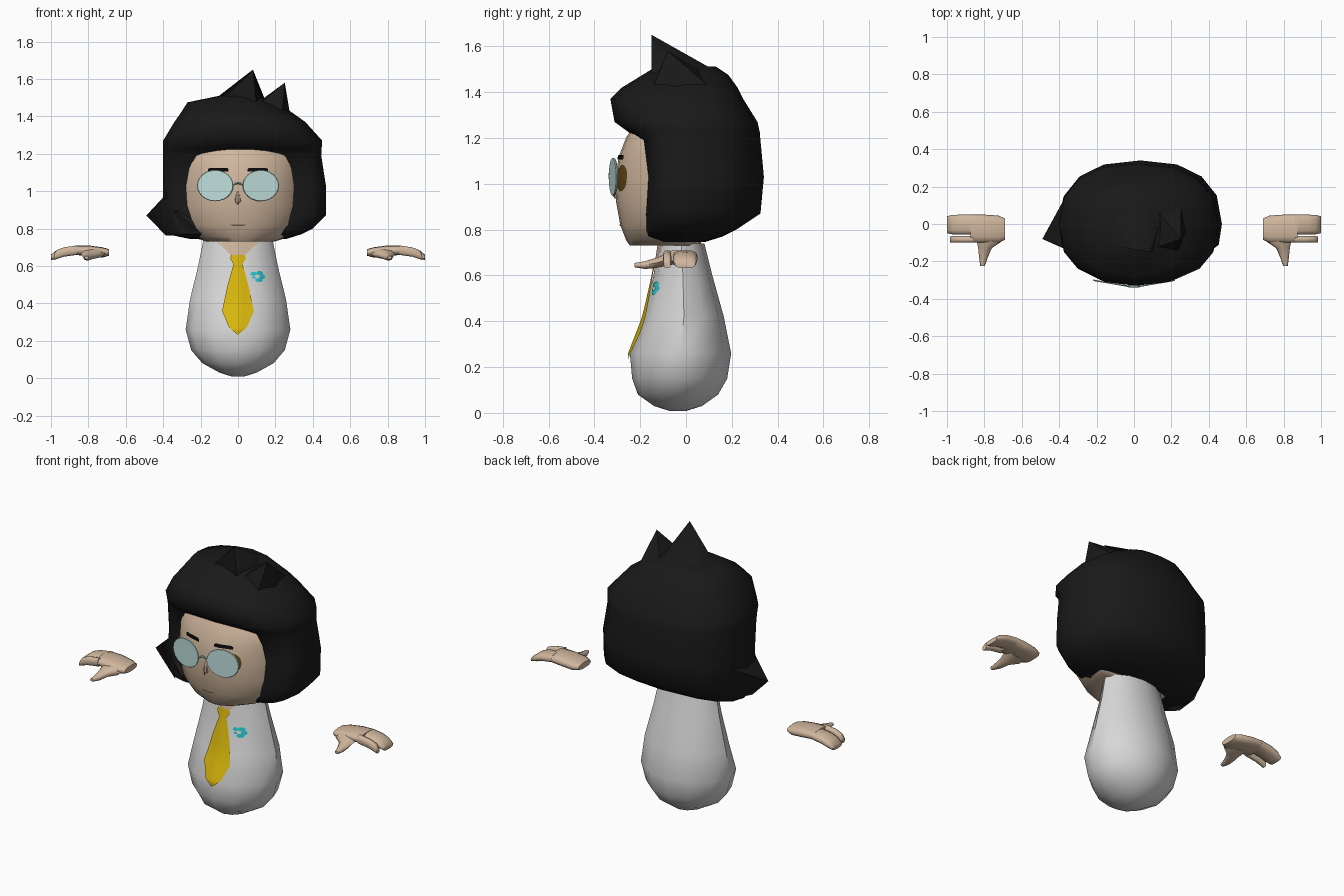
import bpy, bmesh, math
from mathutils import Vector
from mathutils.bvhtree import BVHTree

if "Cube" in bpy.data.objects:
    bpy.data.objects.remove(bpy.data.objects["Cube"])


def material(name, rgb):
    m = bpy.data.materials.new(name)
    m.diffuse_color = (*rgb, 1)
    m.use_nodes = True
    m.node_tree.nodes["Principled BSDF"].inputs["Base Color"].default_value = m.diffuse_color
    return m


HAIR = material("hair black", (0.010, 0.010, 0.010))
SKIN = material("skin", (0.63, 0.47, 0.34))
CREASE = material("skin crease", (0.20, 0.12, 0.08))
SHIRT = material("shirt white", (0.68, 0.68, 0.68))
GOLD = material("tie gold", (0.69, 0.47, 0.004))
CYAN = material("badge cyan", (0.02, 0.54, 0.60))
LENS = material("lens blue", (0.52, 0.73, 0.71))
FRAME = material("frame grey", (0.36, 0.50, 0.50))
BROWN = material("eye brown", (0.12, 0.06, 0.008))
BROW = material("brow black", (0.003, 0.003, 0.003))


def finish(name, bm, mat, angle=40):
    me = bpy.data.meshes.new(name)
    bm.to_mesh(me)
    bm.free()
    ob = bpy.data.objects.new(name, me)
    bpy.context.collection.objects.link(ob)
    me.materials.append(mat)
    bpy.ops.object.select_all(action='DESELECT')
    ob.select_set(True)
    bpy.context.view_layer.objects.active = ob
    bpy.ops.object.shade_smooth_by_angle(angle=math.radians(angle))
    return ob


def loft(name, rings, mat, angle=40):
    """Skin a closed solid through rings of equal point count."""
    bm = bmesh.new()
    vs = [[bm.verts.new(p) for p in r] for r in rings]
    n = len(vs[0])
    for a, b in zip(vs, vs[1:]):
        for i in range(n):
            j = (i + 1) % n
            bm.faces.new((a[i], a[j], b[j], b[i]))
    bm.faces.new(vs[0])
    bm.faces.new(vs[-1])
    bmesh.ops.recalc_face_normals(bm, faces=bm.faces)
    return finish(name, bm, mat, angle)


def spow(v, e):
    return math.copysign(abs(v) ** e, v)


def ring(z, x0, x1, yf, yb, ef=2, eb=2, yc=None, n=16):
    """Horizontal rounded section with separate front and back depth."""
    yc = (yf + yb) / 2 if yc is None else yc
    pts = []
    for i in range(n):
        t = 2 * math.pi * i / n
        c, s = math.cos(t), math.sin(t)
        e, d = (eb, yb - yc) if s >= 0 else (ef, yc - yf)
        pts.append(Vector(((x0 + x1) / 2 + (x1 - x0) / 2 * spow(c, 2 / e),
                           yc + d * spow(s, 2 / e), z)))
    return pts


def spike(name, base, tip):
    """Pointed lock of hair: base outline closed to one tip."""
    bm = bmesh.new()
    b = [bm.verts.new(p) for p in base]
    t = bm.verts.new(tip)
    bm.faces.new(b)
    for i in range(len(b)):
        bm.faces.new((b[i], b[(i + 1) % len(b)], t))
    bmesh.ops.recalc_face_normals(bm, faces=bm.faces)
    return finish(name, bm, HAIR, 60)


def surface(ob):
    return BVHTree.FromPolygons([v.co for v in ob.data.vertices],
                                [p.vertices for p in ob.data.polygons])


def decal(name, tree, rows, mat, lift=0.004, cols=6, sub=3):
    """Thin sheet of (z, x0, x1) rows laid on the front of a surface."""
    fine = []
    for a, b in zip(rows, rows[1:]):
        fine += [Vector(a).lerp(Vector(b), k / sub) for k in range(sub)]
    fine.append(Vector(rows[-1]))
    bm = bmesh.new()
    grid = []
    for z, x0, x1 in fine:
        line = []
        for i in range(cols + 1):
            x = x0 + (x1 - x0) * i / cols
            hit = tree.ray_cast(Vector((x, -2, z)), Vector((0, 1, 0)))[0]
            line.append(bm.verts.new((x, (hit.y if hit else -0.1) - lift, z)))
        grid.append(line)
    for a, b in zip(grid, grid[1:]):
        for i in range(cols):
            f = bm.faces.new((a[i], b[i], b[i + 1], a[i + 1]))
            f.normal_update()
            if f.normal.y > 0:
                f.normal_flip()
    return finish(name, bm, mat)


def oval(cx, cz, rx, rz, n=8):
    return [(cz + rz * math.cos(math.pi * k / n),
             cx - rx * math.sin(math.pi * k / n) - 0.001,
             cx + rx * math.sin(math.pi * k / n) + 0.001) for k in range(n + 1)]


# shirt body and neck
body = loft("shirt_body", [ring(z, -w, w, f, b, 1.9, 1.9, n=12) for z, w, f, b in [
    (0.008, 0.03, -0.07, 0.00), (0.03, 0.10, -0.14, 0.07), (0.08, 0.19, -0.21, 0.14),
    (0.15, 0.25, -0.235, 0.18), (0.26, 0.28, -0.245, 0.197), (0.42, 0.257, -0.183, 0.165),
    (0.60, 0.213, -0.142, 0.115), (0.74, 0.185, -0.12, 0.08)]], SHIRT)
loft("neck", [ring(z, -0.12, 0.12, -0.105, 0.065) for z in (0.68, 0.79)], SKIN)

# open collar, tie and chest badge
btree = surface(body)
decal("open_collar", btree, [(0.737, -0.12, 0.12), (0.69, -0.07, 0.07), (0.65, -0.03, 0.03)], SKIN, 0.003)
decal("tie", btree, [(z, -w, w) for z, w in [
    (0.66, 0.036), (0.64, 0.042), (0.61, 0.024), (0.50, 0.055),
    (0.36, 0.085), (0.27, 0.047), (0.235, 0.004)]], GOLD, 0.008)
for x, z, rx, rz in [(0.083, 0.558, 0.015, 0.011), (0.115, 0.562, 0.018, 0.011),
                     (0.130, 0.542, 0.014, 0.013), (0.112, 0.525, 0.020, 0.011),
                     (0.085, 0.538, 0.010, 0.006)]:
    decal("badge_spot", btree, oval(x, z, rx, rz, 6), CYAN, 0.005, 3, 1)

# head
head = loft("head", [ring(z, 0.014 - w, 0.014 + w, f, b, yc=0, n=28) for z, w, f, b in [
    (0.73, 0.18, -0.245, 0.03), (0.755, 0.26, -0.262, 0.05), (0.82, 0.32, -0.287, 0.12),
    (0.92, 0.34, -0.305, 0.15), (1.02, 0.34, -0.31, 0.15), (1.12, 0.34, -0.293, 0.15),
    (1.20, 0.33, -0.262, 0.15), (1.30, 0.22, -0.20, 0.12)]], SKIN)
htree = surface(head)
decal("mouth", htree, [(0.822, -0.045, 0.045), (0.815, -0.03, 0.03)], CREASE, 0.003)
decal("nostril", htree, [(0.945, -0.006, 0.006), (0.925, -0.003, 0.003)], CREASE, 0.012)
loft("nose", [ring(z, -w, w, f, -0.28, n=8) for z, w, f in [
    (0.935, 0.012, -0.312), (0.95, 0.018, -0.320), (1.0, 0.008, -0.313)]], SKIN)

# eyes, brows and glasses
for s in (-1, 1):
    decal("eye", htree, oval(s * 0.148, 1.025, 0.055, 0.058), BROWN)
    a, b = sorted((s * 0.05, s * 0.16))
    decal("brow", htree, [(1.125, a + 0.01, b - 0.01), (1.118, a, b), (1.105, a, b)], BROW, 0.008)
    lens = []
    for rim, dy in ((0.97, -0.004), (1, 0), (0.97, 0.004)):
        lens.append([])
        for i in range(24):
            t = 2 * math.pi * i / 24
            u = 0.097 * rim * math.cos(t)
            lens[-1].append((s * (0.122 + u), -0.317 + 0.17 * u + dy,
                             1.03 + 0.084 * rim * math.sin(t)))
    loft("glasses_lens", lens, LENS, 30)
path = [(-0.03, 1.025), (-0.015, 1.04), (0.0, 1.044), (0.015, 1.04), (0.03, 1.025)]
loft("glasses_bridge", [[(x, -0.333 + 0.006 * math.cos(k * math.pi / 3), z + 0.006 * math.sin(k * math.pi / 3))
                         for k in range(6)] for x, z in path], FRAME)

# hair mass with overhanging fringe
loft("hair", [ring(z, l, r, f, b, ef, 2.4, 0) for z, l, r, f, b, ef in [
    (0.745, -0.26, 0.26, -0.12, 0.08, 4), (0.77, -0.38, 0.34, -0.178, 0.16, 4),
    (0.80, -0.395, 0.40, -0.18, 0.22, 4), (0.87, -0.405, 0.47, -0.18, 0.325, 4),
    (1.03, -0.40, 0.47, -0.17, 0.34, 4), (1.19, -0.40, 0.445, -0.19, 0.325, 4),
    (1.225, -0.40, 0.447, -0.25, 0.322, 3), (1.27, -0.40, 0.45, -0.312, 0.312, 2.6),
    (1.37, -0.34, 0.36, -0.330, 0.25, 2.6), (1.42, -0.305, 0.29, -0.28, 0.225, 2.4),
    (1.475, -0.27, 0.20, -0.19, 0.185, 2.2), (1.512, -0.09, 0.10, -0.13, 0.13, 2)]], HAIR, 60)

# loose locks
spike("crown_lock", [(-0.09, -0.12, 1.48), (0.10, -0.15, 1.45), (0.16, 0.05, 1.45),
                     (0.07, 0.17, 1.47), (-0.14, 0.08, 1.48)], (0.08, -0.15, 1.65))
spike("side_crown_lock", [(0.08, -0.14, 1.44), (0.23, -0.17, 1.36), (0.29, -0.02, 1.34),
                          (0.25, 0.20, 1.34), (0.06, 0.15, 1.44)], (0.25, -0.08, 1.58))
spike("flicked_lock", [(-0.30, -0.165, 0.765), (-0.34, -0.14, 1.00), (-0.37, 0.14, 1.00),
                       (-0.33, 0.17, 0.80), (-0.385, -0.08, 0.762)], (-0.49, -0.08, 0.87))
spike("cheek_lock", [(-0.34, -0.16, 0.90), (-0.25, -0.165, 0.86), (-0.25, -0.10, 0.80),
                     (-0.36, -0.10, 0.78)], (-0.22, -0.20, 0.79))


# hands: palm, joined fingers, split finger and thumb
def section(x, z0, z1, y0, y1, s):
    """Upright rounded section across a hand."""
    return [(s * x, p.y, p.x) for p in ring(0, z0, z1, y0, y1, 2.6, 2.6, n=12)]


for s in (-1, 1):
    side = "right" if s > 0 else "left"
    loft(side + "_palm", [section(*q, s) for q in [
        (0.69, 0.655, 0.69, -0.085, 0.030), (0.725, 0.645, 0.70, -0.10, 0.045),
        (0.80, 0.652, 0.71, -0.10, 0.05), (0.875, 0.66, 0.71, -0.10, 0.05)]], SKIN, 60)
    for part, y0, y1, end in (("fingers", -0.057, 0.05, 1.0), ("finger", -0.10, -0.064, 0.985)):
        ym = (y0 + y1) / 2
        loft(side + "_" + part, [section(x, z0, z1, ym + (y0 - ym) * k, ym + (y1 - ym) * k, s)
                                 for x, z0, z1, k in [
            (0.86, 0.66, 0.71, 1), (0.93, 0.65, 0.70, 1), (0.97, 0.637, 0.685, 0.97),
            (end, 0.632, 0.66, 0.85)]], SKIN, 60)
    thumb = []
    for x, y, z, w, h in [(0.775, -0.05, 0.675, 0.07, 0.026), (0.775, -0.095, 0.665, 0.065, 0.025),
                          (0.797, -0.13, 0.655, 0.036, 0.022), (0.805, -0.18, 0.645, 0.023, 0.017),
                          (0.81, -0.225, 0.645, 0.012, 0.009)]:
        thumb.append([(s * (x + w * math.cos(k * math.pi / 4)), y, z + h * math.sin(k * math.pi / 4))
                      for k in range(8)])
    loft(side + "_thumb", thumb, SKIN, 60)
